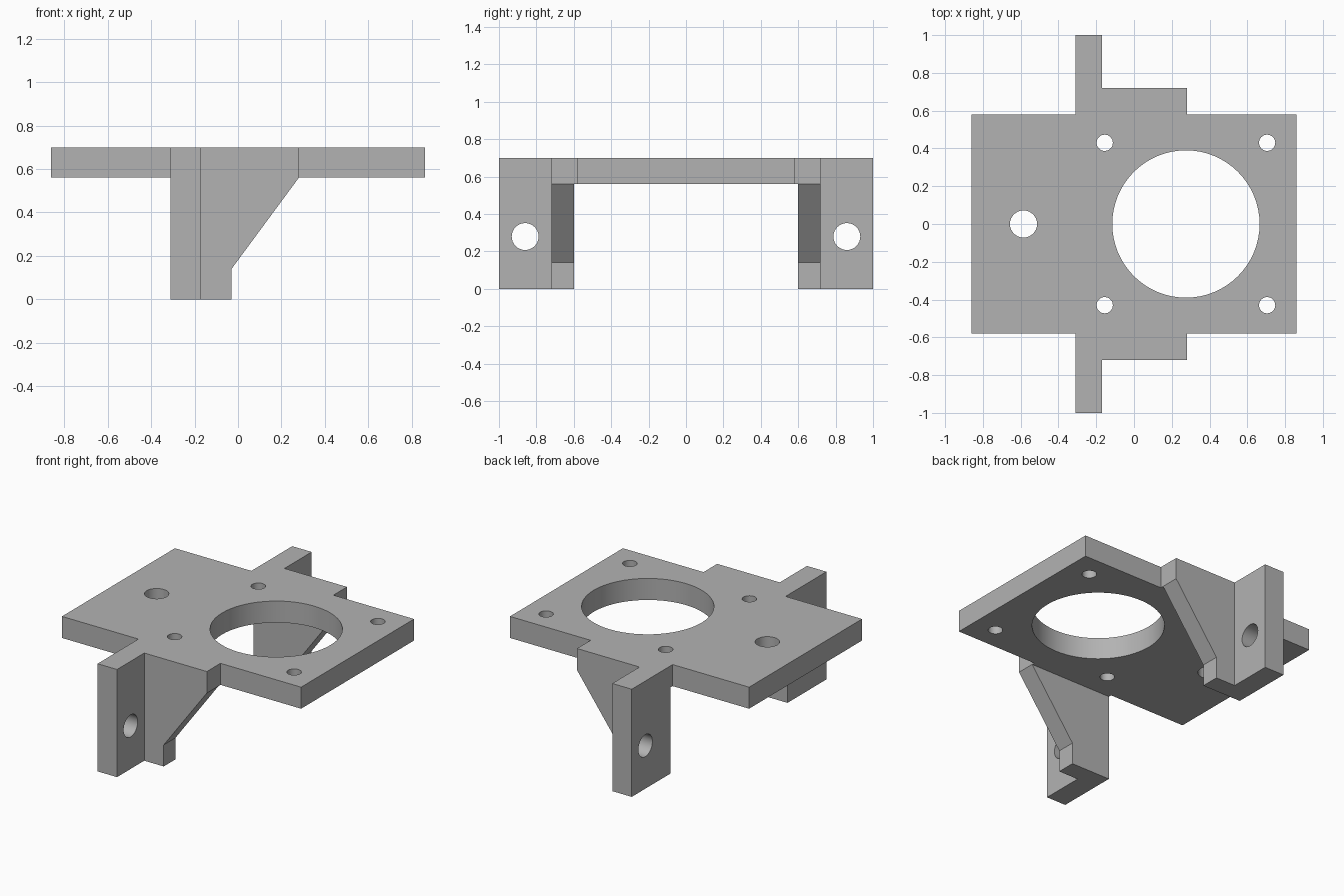
import bpy, bmesh, math
from mathutils import Matrix, Vector

cube = bpy.data.objects.get("Cube")
if cube:
    bpy.data.objects.remove(cube, do_unlink=True)

grey = bpy.data.materials.new("mid grey")
grey.use_nodes = True
grey.diffuse_color = (0.45, 0.45, 0.45, 1)
grey.node_tree.nodes["Principled BSDF"].inputs["Base Color"].default_value = (0.45, 0.45, 0.45, 1)


def add_object(name, bm):
    bmesh.ops.recalc_face_normals(bm, faces=bm.faces)
    mesh = bpy.data.meshes.new(name)
    bm.to_mesh(mesh)
    bm.free()
    mesh.materials.append(grey)
    obj = bpy.data.objects.new(name, mesh)
    bpy.context.collection.objects.link(obj)
    return obj


def prism(name, points, push):
    """Extrude a closed outline along a vector."""
    bm = bmesh.new()
    face = bm.faces.new([bm.verts.new(p) for p in points])
    out = bmesh.ops.extrude_face_region(bm, geom=[face])
    verts = [v for v in out["geom"] if isinstance(v, bmesh.types.BMVert)]
    bmesh.ops.translate(bm, verts=verts, vec=Vector(push))
    return add_object(name, bm)


def drill(name, centre, radius, axis="Z", sides=32):
    """Round cutter for a through hole."""
    bm = bmesh.new()
    turn = Matrix.Rotation(math.pi / 2, 4, "Y") if axis == "X" else Matrix()
    bmesh.ops.create_cone(bm, cap_ends=True, segments=sides, radius1=radius, radius2=radius,
                          depth=0.4, matrix=Matrix.Translation(centre) @ turn)
    return add_object(name, bm)


def combine(target, tool, operation):
    """Apply an exact boolean and drop the tool."""
    mod = target.modifiers.new(operation, "BOOLEAN")
    mod.operation, mod.solver, mod.object = operation, "EXACT", tool
    bpy.context.view_layer.objects.active = target
    bpy.ops.object.modifier_apply(modifier=mod.name)
    bpy.data.objects.remove(tool, do_unlink=True)


TOP, UNDER = 0.70, 0.56      # plate heights
BACK, STEP = -0.31, -0.17    # lug faces along x

# Plate outline with the two side tabs
half = [(-0.86, 0.58), (BACK, 0.58), (BACK, 0.72), (0.28, 0.72), (0.28, 0.58), (0.86, 0.58)]
outline = half + [(x, -y) for x, y in reversed(half)]
bracket = prism("mounting_bracket", [(x, y, UNDER) for x, y in outline], (0, 0, TOP - UNDER))

for side in (1, -1):
    # Sloped gusset under each tab
    gusset = [(BACK, 0), (-0.03, 0), (-0.03, 0.14), (0.28, UNDER), (0.28, 0.63), (BACK, 0.63)]
    combine(bracket, prism("gusset", [(x, side * 0.6, z) for x, z in gusset],
                           (0, side * 0.12, 0)), "UNION")
    # Upright lug with its bolt hole
    lug = [(0.6, 0), (1, 0), (1, TOP), (0.6, TOP)]
    combine(bracket, prism("lug", [(BACK, side * y, z) for y, z in lug],
                           (STEP - BACK, 0, 0)), "UNION")
    combine(bracket, drill("lug_hole", (-0.24, side * 0.86, 0.28), 0.072, "X"), "DIFFERENCE")
    # Small screw holes around the large opening
    for x in (-0.155, 0.705):
        combine(bracket, drill("screw_hole", (x, side * 0.43, 0.63), 0.043), "DIFFERENCE")

# Large opening and the single hole behind it
combine(bracket, drill("opening", (0.275, 0, 0.63), 0.39, sides=64), "DIFFERENCE")
combine(bracket, drill("rear_hole", (-0.585, 0, 0.63), 0.072), "DIFFERENCE")

# Merge flat regions and smooth the hole walls
bm = bmesh.new()
bm.from_mesh(bracket.data)
bmesh.ops.remove_doubles(bm, verts=bm.verts, dist=0.0001)
bmesh.ops.dissolve_limit(bm, angle_limit=math.radians(1), verts=bm.verts, edges=bm.edges)
bm.to_mesh(bracket.data)
bm.free()
bpy.ops.object.select_all(action="DESELECT")
bracket.select_set(True)
bpy.context.view_layer.objects.active = bracket
bpy.ops.object.shade_smooth_by_angle(angle=math.radians(30))
